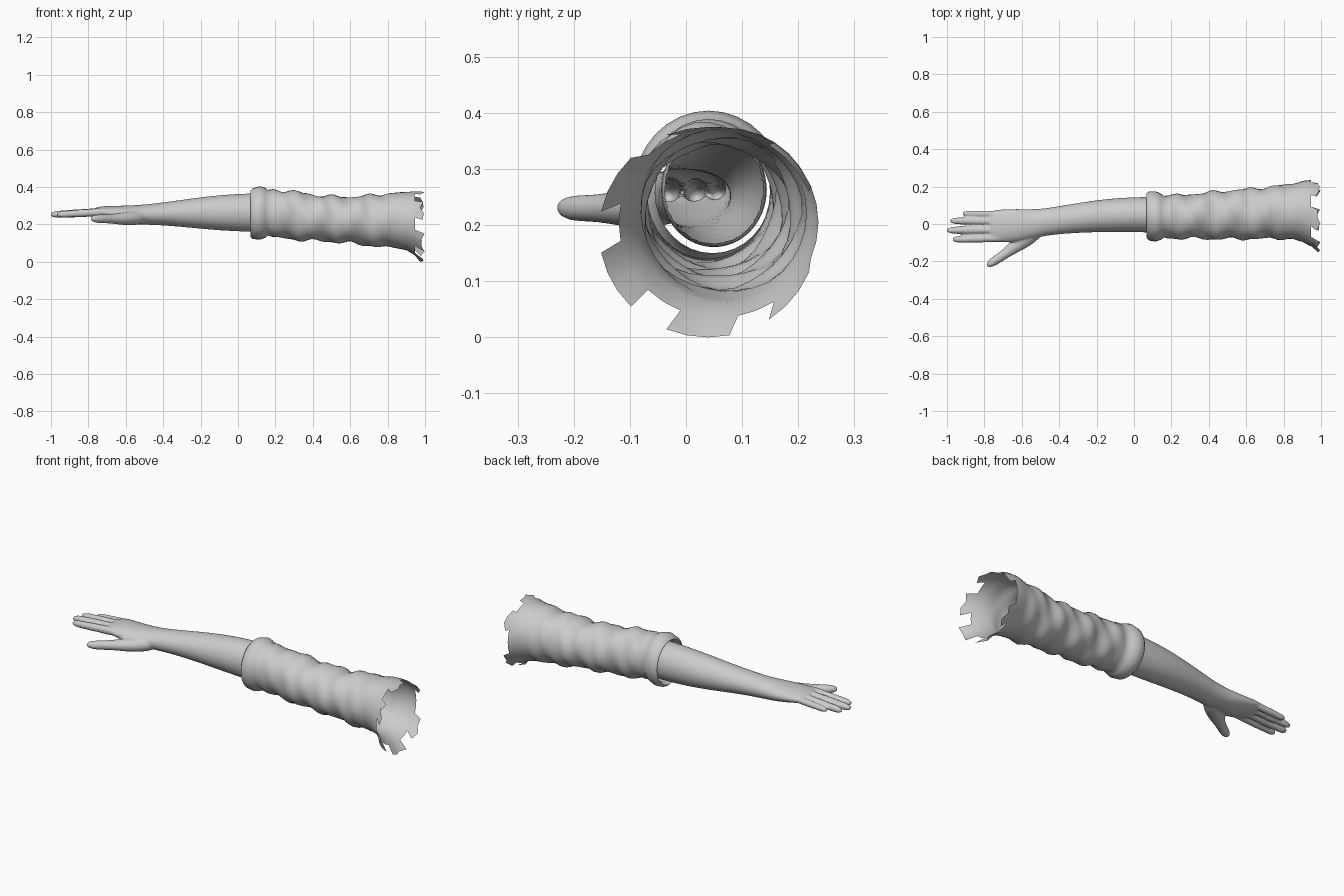
import bpy, bmesh, math
from mathutils import Vector

cube = bpy.data.objects.get("Cube")
if cube:
    bpy.data.objects.remove(cube)

grey = bpy.data.materials.new("light_grey")
grey.use_nodes = True
COLOR = (0.6, 0.6, 0.6, 1)
grey.diffuse_color = COLOR
grey.node_tree.nodes["Principled BSDF"].inputs["Base Color"].default_value = COLOR


def make_object(name, bm):
    mesh = bpy.data.meshes.new(name)
    bm.to_mesh(mesh)
    bm.free()
    obj = bpy.data.objects.new(name, mesh)
    bpy.context.collection.objects.link(obj)
    mesh.materials.append(grey)
    return obj


def skin(bm, loops, capped):
    """Bridge vertex loops with quads, returning the rows of faces."""
    rows = []
    for a, b in zip(loops, loops[1:]):
        n = len(a)
        rows.append([bm.faces.new((a[i], a[(i + 1) % n], b[(i + 1) % n], b[i])) for i in range(n)])
    if capped:
        bm.faces.new(loops[0][::-1])
        bm.faces.new(loops[-1])
    return rows


def limb(bm, stations, sides=16):
    """Closed tube; each station is x, y, z, half width, half height."""
    centres = [Vector(s[:3]) for s in stations]
    loops = []
    for i, (c, s) in enumerate(zip(centres, stations)):
        t = centres[min(i + 1, len(centres) - 1)] - centres[max(i - 1, 0)]
        side = t.cross(Vector((0, 0, 1))).normalized()
        up = side.cross(t).normalized()
        angles = [math.tau * k / sides for k in range(sides)]
        loops.append([bm.verts.new(c + side * s[3] * math.cos(a) + up * s[4] * math.sin(a))
                      for a in angles])
    skin(bm, loops, True)


def shade(obj):
    bpy.ops.object.select_all(action='DESELECT')
    obj.select_set(True)
    bpy.context.view_layer.objects.active = obj
    bpy.ops.object.shade_smooth_by_angle(angle=math.radians(60))


# Forearm and palm
bm = bmesh.new()
limb(bm, [
    (0.22, 0.05, 0.263, 0.098, 0.108),
    (0.05, 0.05, 0.263, 0.097, 0.105),
    (-0.10, 0.048, 0.262, 0.093, 0.097),
    (-0.25, 0.038, 0.260, 0.084, 0.080),
    (-0.40, 0.020, 0.256, 0.075, 0.062),
    (-0.50, 0.007, 0.252, 0.074, 0.055),
    (-0.58, -0.004, 0.252, 0.086, 0.050),
    (-0.66, -0.010, 0.258, 0.092, 0.042),
    (-0.73, -0.010, 0.266, 0.090, 0.033),
    (-0.78, -0.010, 0.266, 0.078, 0.020)])

# Fingers: root y, tip x, tip y, radius
for root_y, tip_x, tip_y, r in [(0.052, -0.918, 0.056, 0.018), (0.014, -0.985, 0.017, 0.021),
                                (-0.030, -1.003, -0.034, 0.022), (-0.074, -0.972, -0.083, 0.021)]:
    root = Vector((-0.68, root_y, 0.268))
    tip = Vector((tip_x, tip_y, 0.252))
    shape = [(0, 1), (0.25, 1.1), (0.45, 0.98), (0.58, 1.04), (0.75, 0.9),
             (0.86, 0.92), (0.95, 0.75), (1, 0.35)]
    limb(bm, [(*root.lerp(tip, t), r * k, r * k) for t, k in shape], 12)

# Thumb with its fleshy base
limb(bm, [
    (-0.49, -0.010, 0.242, 0.035, 0.035),
    (-0.55, -0.055, 0.235, 0.050, 0.042),
    (-0.61, -0.100, 0.230, 0.044, 0.036),
    (-0.67, -0.145, 0.230, 0.029, 0.027),
    (-0.71, -0.175, 0.230, 0.026, 0.025),
    (-0.75, -0.200, 0.230, 0.025, 0.024),
    (-0.775, -0.217, 0.231, 0.018, 0.018),
    (-0.787, -0.224, 0.231, 0.008, 0.008)], 12)
bmesh.ops.recalc_face_normals(bm, faces=bm.faces)
arm = make_object("bare_arm_and_hand", bm)

# Fuse the arm parts into one skin, then open its hidden end
arm.modifiers.new("Round", 'SUBSURF').levels = 2
fuse = arm.modifiers.new("Fuse", 'REMESH')
fuse.mode = 'VOXEL'
fuse.voxel_size = 0.006
soft = arm.modifiers.new("Soften", 'SMOOTH')
soft.factor = 0.5
soft.iterations = 4
bpy.context.view_layer.update()
fused = bpy.data.meshes.new_from_object(arm.evaluated_get(bpy.context.evaluated_depsgraph_get()))
arm.modifiers.clear()
bm = bmesh.new()
bm.from_mesh(fused)
bmesh.ops.delete(bm, geom=[f for f in bm.faces if f.calc_center_median().x > 0.15], context='FACES')
bm.to_mesh(arm.data)
bm.free()
bpy.data.meshes.remove(fused)
shade(arm)

# Sleeve: x, front y, back y, bottom z, top z, running from the turned-in cuff lip
PROFILE = [
    (0.150, -0.055, 0.150, 0.150, 0.365),
    (0.085, -0.056, 0.152, 0.148, 0.370),
    (0.066, -0.070, 0.163, 0.135, 0.380),
    (0.080, -0.088, 0.174, 0.122, 0.393),
    (0.115, -0.094, 0.175, 0.118, 0.404),
    (0.145, -0.084, 0.162, 0.128, 0.396),
    (0.160, -0.072, 0.150, 0.140, 0.384),
    (0.185, -0.078, 0.153, 0.132, 0.388),
    (0.300, -0.077, 0.158, 0.118, 0.376),
    (0.420, -0.080, 0.172, 0.112, 0.356),
    (0.600, -0.080, 0.186, 0.100, 0.346),
    (0.750, -0.078, 0.202, 0.080, 0.360),
    (0.850, -0.082, 0.215, 0.074, 0.370),
    (0.900, -0.095, 0.230, 0.062, 0.374),
    (0.945, -0.120, 0.236, 0.035, 0.375),
    (0.985, -0.155, 0.234, 0.000, 0.375)]
COLUMNS = 32


def fold(x, a):
    """Soft slanting cloth folds, fading out at both ends."""
    fade = max(0, min(1, (x - 0.17) / 0.06, (0.9 - x) / 0.15))
    return fade * (0.006 * math.sin(34 * x + 2 * a) + 0.004 * math.sin(61 * x - 3 * a + 1))


rings = []
for a, b in zip(PROFILE, PROFILE[1:]):
    steps = max(1, round(abs(b[0] - a[0]) / 0.022)) if b[0] > 0.185 and b[0] < 0.94 else 1
    rings += [[p + (q - p) * k / steps for p, q in zip(a, b)] for k in range(steps)]
rings.append(PROFILE[-1])

bm = bmesh.new()
loops = []
for x, y0, y1, z0, z1 in rings:
    loop = []
    for k in range(COLUMNS):
        a = math.tau * k / COLUMNS
        d = fold(x, a)
        loop.append(bm.verts.new((x, (y0 + y1) / 2 + ((y1 - y0) / 2 + d) * math.cos(a),
                                  (z0 + z1) / 2 + ((z1 - z0) / 2 + d) * math.sin(a))))
    loops.append(loop)
rows = skin(bm, loops, False)

# Torn hem: drop groups of faces and stagger the remaining edge
for k, vert in enumerate(loops[-1]):
    vert.co.x += 0.012 * math.sin(k * 2.3)
torn = [f for k, f in enumerate(rows[-1]) if k % 5 in (0, 1)]
bmesh.ops.delete(bm, geom=torn, context='FACES')
bmesh.ops.recalc_face_normals(bm, faces=bm.faces)
sleeve = make_object("torn_sleeve", bm)
shade(sleeve)
